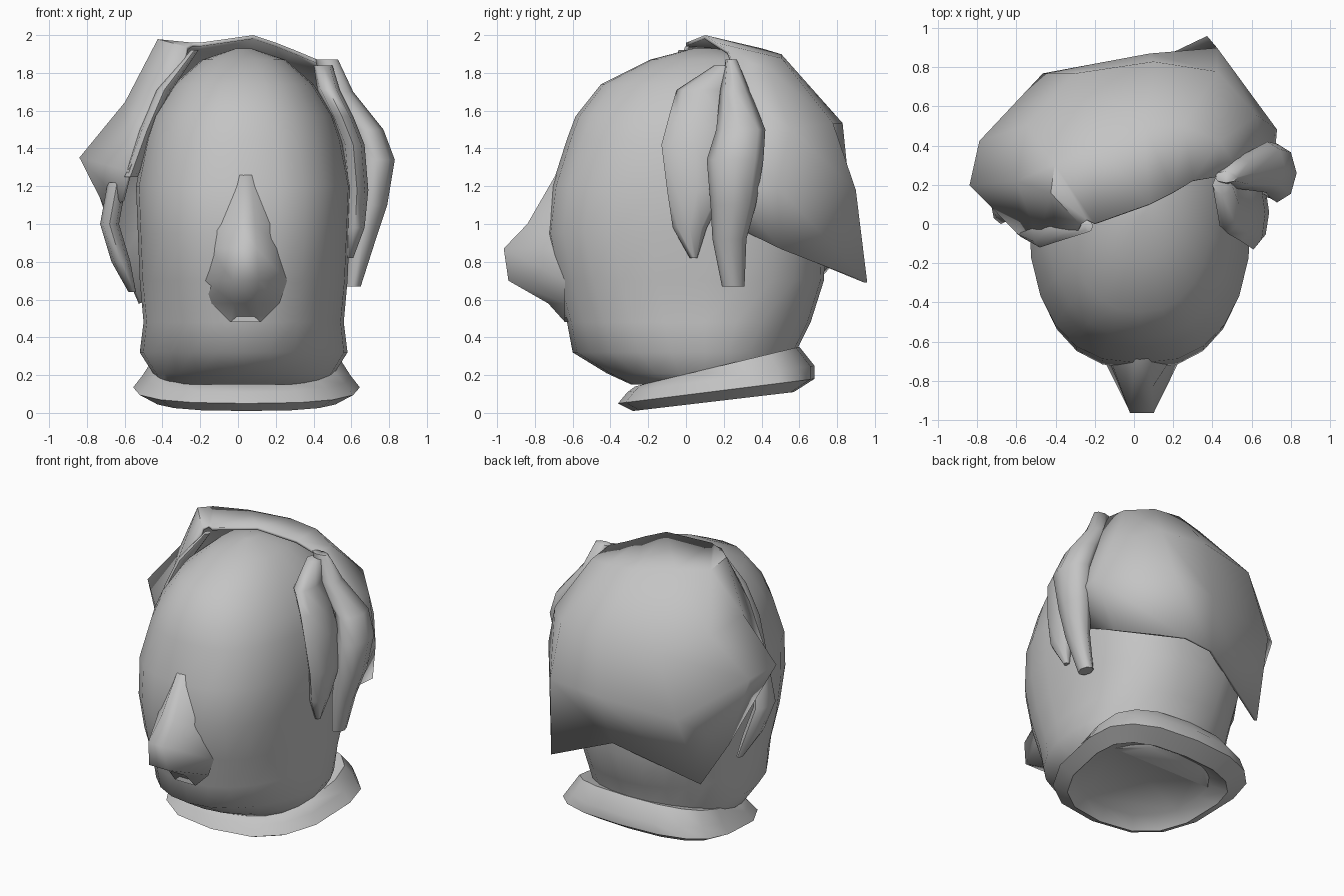
import bpy, bmesh, math

cube = bpy.data.objects.get("Cube")
if cube:
    bpy.data.objects.remove(cube, do_unlink=True)

grey = bpy.data.materials.new("plain grey")
grey.diffuse_color = (0.55, 0.55, 0.55, 1)
grey.use_nodes = True
grey.node_tree.nodes["Principled BSDF"].inputs["Base Color"].default_value = (0.55, 0.55, 0.55, 1)


def build(name, rows, closed=True, angle=50):
    """Skin a list of equal-length point rows into one smooth object."""
    bm = bmesh.new()
    grid = [[bm.verts.new(p) for p in row] for row in rows]
    n = len(grid[0])
    for a, b in zip(grid, grid[1:]):
        for i in range(n if closed else n - 1):
            j = (i + 1) % n
            bm.faces.new((a[i], a[j], b[j], b[i]))
    if closed:
        bm.faces.new(grid[0][::-1])
        bm.faces.new(grid[-1])
    bmesh.ops.recalc_face_normals(bm, faces=bm.faces[:])
    mesh = bpy.data.meshes.new(name)
    bm.to_mesh(mesh)
    bm.free()
    obj = bpy.data.objects.new(name, mesh)
    bpy.context.collection.objects.link(obj)
    mesh.materials.append(grey)
    bpy.ops.object.select_all(action='DESELECT')
    obj.select_set(True)
    bpy.context.view_layer.objects.active = obj
    bpy.ops.object.shade_smooth_by_angle(angle=math.radians(angle))
    return obj


def ring(cx, rx, cy, front, back, z_front, z_back, sides, power):
    """Rounded outline with separate front and back depth and a tilt."""
    pts = []
    for i in range(sides):
        t = 2 * math.pi * i / sides
        c, s = math.cos(t), math.sin(t)
        x = cx + rx * math.copysign(abs(c) ** (2 / power), c)
        depth = back - cy if s > 0 else cy - front
        y = cy + depth * math.copysign(abs(s) ** (2 / power), s)
        z = z_front + (z_back - z_front) * (y - front) / (back - front)
        pts.append((x, y, z))
    return pts


def lock(name, stations, sides=8):
    """Tapering strand through stations of x, y, z, half width, half depth."""
    rows = []
    for x, y, z, rx, ry in stations:
        rows.append([(x + rx * math.cos(2 * math.pi * i / sides),
                      y + ry * math.sin(2 * math.pi * i / sides), z) for i in range(sides)])
    return build(name, rows, angle=65)


# Head: height, half width, front y, back y, roundness
head = [
    (0.15, 0.44, -0.29, 0.50, 2.1), (0.21, 0.48, -0.42, 0.57, 2.0), (0.32, 0.55, -0.60, 0.58, 2.0),
    (0.48, 0.53, -0.63, 0.66, 2.2), (0.70, 0.55, -0.69, 0.73, 2.4), (0.95, 0.56, -0.74, 0.74, 2.5),
    (1.20, 0.57, -0.71, 0.74, 2.5), (1.45, 0.52, -0.63, 0.72, 2.4), (1.57, 0.48, -0.585, 0.68, 2.3),
    (1.74, 0.37, -0.45, 0.56, 2.3), (1.87, 0.22, -0.19, 0.38, 2.2), (1.93, 0.04, 0.04, 0.16, 2),
]
build("head", [ring(0.03, w, 0.1, f, b, z, z, 24, p) for z, w, f, b, p in head])

# Nose: height, half width at the face, half width of the ridge, ridge y
nose = [(1.26, 0.06, 0.03, -0.69), (1.00, 0.18, 0.05, -0.84), (0.87, 0.19, 0.06, -0.965),
        (0.70, 0.22, 0.07, -0.94), (0.58, 0.18, 0.06, -0.73), (0.48, 0.08, 0.04, -0.60)]
build("nose", [[(0.04 - w, -0.64, z), (0.04 - t, f, z), (0.04 + t, f, z), (0.04 + w, -0.64, z)]
               for z, w, t, f in nose], angle=85)

# Collar: half width, widest y, front y, back y, front z, back z; recessed underneath
collar = [
    (0.50, 0.30, -0.27, 0.60, 0.14, 0.35), (0.55, 0.32, -0.31, 0.68, 0.11, 0.25),
    (0.60, 0.32, -0.36, 0.68, 0.05, 0.18), (0.50, 0.28, -0.28, 0.57, 0.01, 0.11),
    (0.42, 0.20, -0.22, 0.48, 0.09, 0.17),
]
build("collar", [ring(0.045, w, c, f, b, zf, zb, 16, 2.6) for w, c, f, b, zf, zb in collar])

# Hair cap: rows run from the left side round the back to the right side
hair = [
    [(0.42, 0.24, 1.86), (0.30, 0.22, 1.91), (0.20, 0.16, 1.95), (0.08, 0.10, 1.99),
     (-0.20, 0.00, 1.95), (-0.24, 0.02, 1.95), (-0.27, 0.00, 1.93), (-0.28, -0.03, 1.86)],
    [(0.54, 0.25, 1.70), (0.43, 0.42, 1.83), (0.25, 0.50, 1.87), (0.05, 0.50, 1.89),
     (-0.20, 0.40, 1.92), (-0.40, 0.30, 1.93), (-0.42, 0.16, 1.97), (-0.39, -0.05, 1.69)],
    [(0.64, 0.24, 1.50), (0.62, 0.55, 1.50), (0.42, 0.77, 1.53), (0.10, 0.82, 1.53),
     (-0.30, 0.76, 1.50), (-0.54, 0.50, 1.58), (-0.59, 0.22, 1.64), (-0.48, -0.08, 1.49)],
    [(0.70, 0.24, 1.18), (0.72, 0.48, 1.20), (0.42, 0.89, 1.18), (0.08, 0.86, 1.14),
     (-0.46, 0.76, 1.08), (-0.78, 0.42, 1.32), (-0.83, 0.20, 1.35), (-0.57, -0.06, 1.28)],
    [(0.59, 0.24, 1.00), (0.57, 0.50, 0.87), (0.37, 0.95, 0.69), (0.02, 0.78, 0.80),
     (-0.52, 0.58, 0.58), (-0.62, 0.42, 0.82), (-0.68, 0.24, 1.06), (-0.61, 0.02, 1.12)],
]
cap = build("hair_cap", hair, closed=False, angle=60)
shell = cap.modifiers.new("thickness", 'SOLIDIFY')
shell.thickness = 0.02
shell.offset = 0

# Side locks, left
lock("left_front_lock", [(0.45, 0.20, 1.84, 0.05, 0.05), (0.48, 0.09, 1.71, 0.06, 0.14),
                         (0.55, 0.07, 1.57, 0.06, 0.16), (0.61, 0.05, 1.42, 0.06, 0.18),
                         (0.63, 0.06, 1.18, 0.06, 0.16), (0.62, 0.02, 0.98, 0.05, 0.09),
                         (0.59, 0.04, 0.82, 0.02, 0.02)])
lock("left_outer_lock", [(0.47, 0.24, 1.87, 0.06, 0.03), (0.53, 0.26, 1.70, 0.08, 0.08),
                         (0.68, 0.29, 1.50, 0.09, 0.13), (0.73, 0.26, 1.34, 0.10, 0.15),
                         (0.70, 0.25, 1.10, 0.09, 0.12), (0.66, 0.23, 0.92, 0.07, 0.09),
                         (0.61, 0.25, 0.67, 0.04, 0.06)])

# Side locks, right
lock("right_hairline_lock", [(-0.23, -0.01, 1.92, 0.02, 0.03), (-0.39, -0.02, 1.71, 0.04, 0.07),
                             (-0.48, -0.02, 1.50, 0.04, 0.10), (-0.57, 0.00, 1.25, 0.04, 0.07)])
lock("right_lower_lock", [(-0.64, 0.08, 1.22, 0.05, 0.06), (-0.68, 0.10, 1.00, 0.05, 0.10),
                          (-0.62, 0.14, 0.80, 0.05, 0.09), (-0.56, 0.20, 0.64, 0.02, 0.03)])
